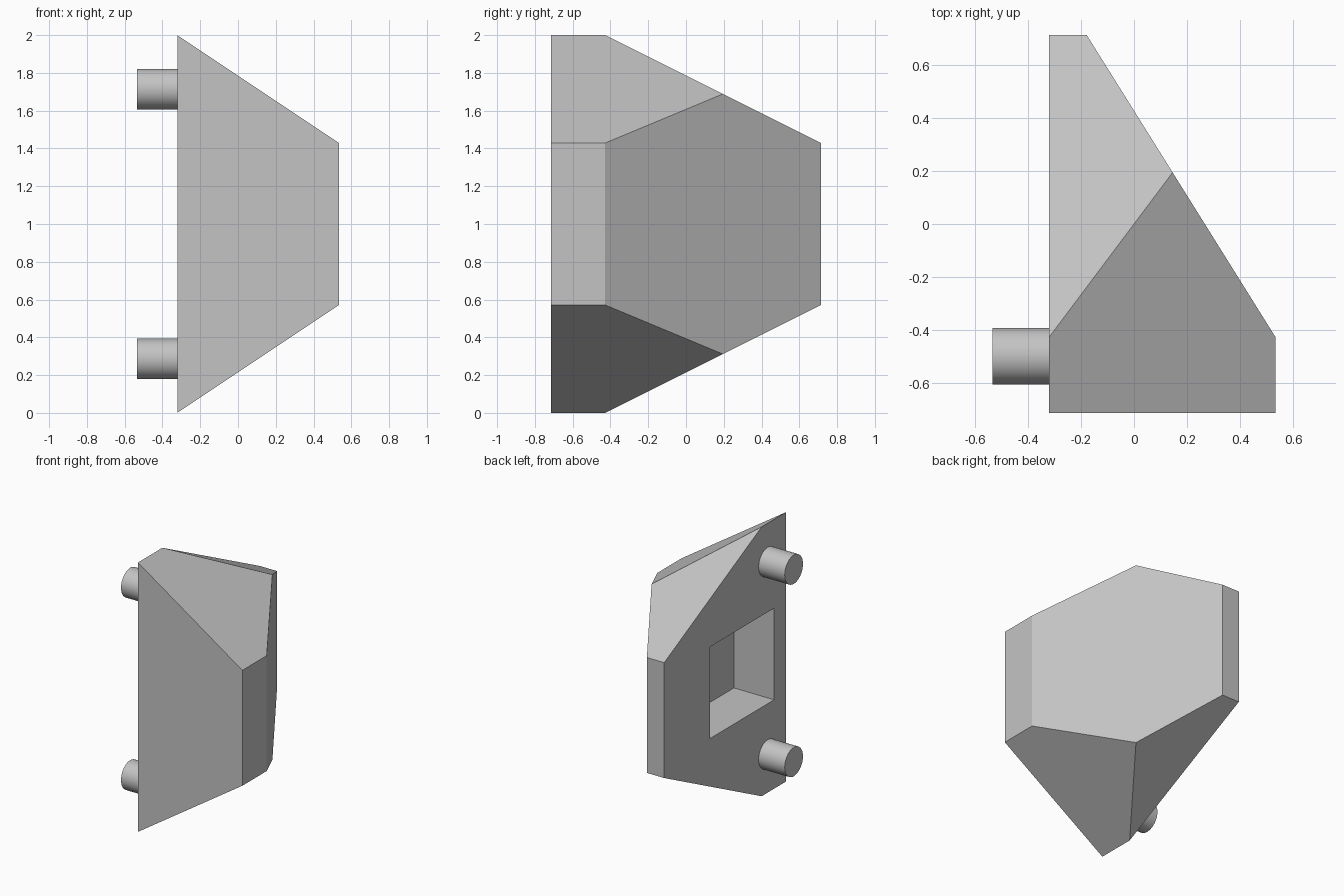
import bpy
import bmesh
import math
from mathutils import Vector

default = bpy.data.objects.get("Cube")
if default:
    bpy.data.objects.remove(default, do_unlink=True)

U = 1 / 7  # design unit
SIDE, OUTER = -2.25 * U, 3.75 * U  # flat mounting side and opposite side
HALF_Y, MID_Z = 5 * U, 1.0

grey = bpy.data.materials.new("grey")
grey.use_nodes = True
colour = (0.55, 0.55, 0.55, 1)
grey.diffuse_color = colour
grey.node_tree.nodes["Principled BSDF"].inputs["Base Color"].default_value = colour


def box_mesh(low, high):
    bm = bmesh.new()
    bmesh.ops.create_cube(bm, size=1)
    low, high = Vector(low), Vector(high)
    for v in bm.verts:
        v.co = (low + high) / 2 + v.co * (high - low)
    return bm


def add_object(name, bm):
    bmesh.ops.recalc_face_normals(bm, faces=bm.faces[:])
    mesh = bpy.data.meshes.new(name)
    bm.to_mesh(mesh)
    bm.free()
    mesh.materials.append(grey)
    obj = bpy.data.objects.new(name, mesh)
    bpy.context.collection.objects.link(obj)
    return obj


def slice_off(bm, point, normal):
    """Cut away the side the normal points to and cap the opening."""
    bmesh.ops.bisect_plane(bm, geom=bm.verts[:] + bm.edges[:] + bm.faces[:],
                           dist=1e-5, plane_co=point, plane_no=normal, clear_outer=True)
    bmesh.ops.holes_fill(bm, edges=[e for e in bm.edges if e.is_boundary], sides=0)


# Body: a block with slanted cuts
bm = box_mesh((SIDE, -HALF_Y, 0), (OUTER, HALF_Y, 2))
slice_off(bm, (OUTER, -3 * U, MID_Z), (8, 5, 0))
for s in (1, -1):
    slice_off(bm, (SIDE, 0, MID_Z + s * 7 * U), (4, 0, s * 6))
    slice_off(bm, (0, -3 * U, MID_Z + s * 7 * U), (0, 4, s * 8))
body = add_object("body", bm)

# Rectangular recess in the mounting side
cutter = add_object("recess_cutter", box_mesh((SIDE - 0.1, -0.575, 0.66), (SIDE + 0.33, 0.18, 1.34)))
cutter.hide_render = True
cut = body.modifiers.new("recess", "BOOLEAN")
cut.operation = "DIFFERENCE"
cut.solver = "EXACT"
cut.object = cutter
bpy.context.view_layer.objects.active = body
bpy.ops.object.modifier_apply(modifier=cut.name)
bpy.data.objects.remove(cutter, do_unlink=True)

# Round pegs on the mounting side
for name, s in (("upper_peg", 1), ("lower_peg", -1)):
    bpy.ops.mesh.primitive_cylinder_add(
        vertices=48, radius=0.75 * U, depth=1.5 * U,
        location=(SIDE - 0.75 * U, -3.5 * U, MID_Z + s * 5 * U),
        rotation=(0, math.pi / 2, 0))
    peg = bpy.context.object
    peg.name = name
    peg.data.materials.append(grey)
    bpy.ops.object.shade_smooth_by_angle(angle=math.radians(30))
